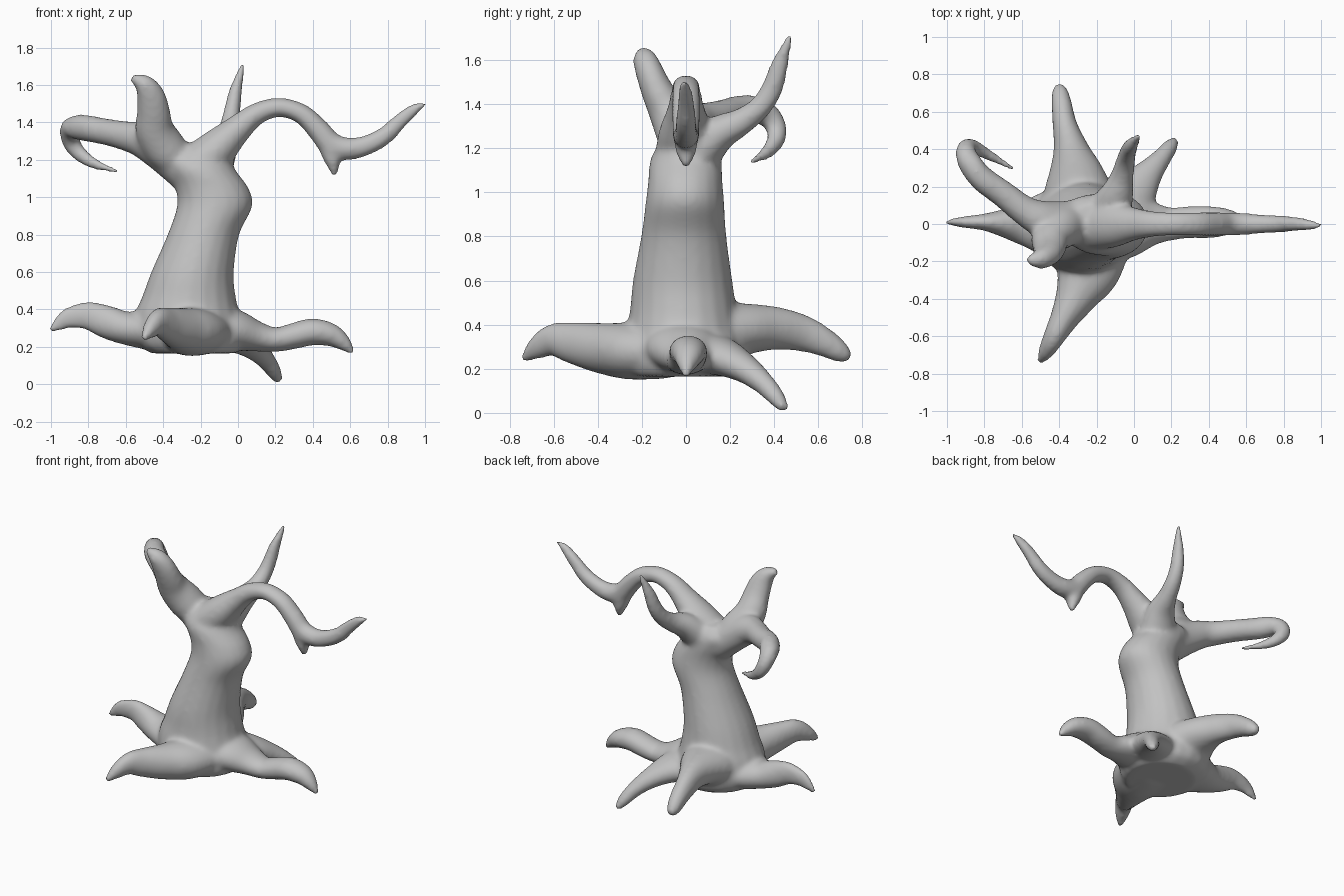
import bpy, bmesh, math
from mathutils import Vector

bm = bmesh.new()
SIDES, STEPS = 20, 6


def spline(pts):
    """Catmull-Rom points (x, y, z, side radius, other radius) through a path."""
    out = []
    P = [Vector(p) for p in pts]
    for i in range(len(P) - 1):
        a, b, c, d = P[max(i - 1, 0)], P[i], P[i + 1], P[min(i + 2, len(P) - 1)]
        for k in range(STEPS):
            t = k / STEPS
            out.append(0.5 * (2 * b + (c - a) * t + (2 * a - 5 * b + 4 * c - d) * t * t
                              + (3 * b - a - 3 * c + d) * t ** 3))
    return out + [P[-1]]


def limb(pts, ref, level=False):
    """Closed tube with an elliptical section; the first radius lies along ref."""
    path = spline(pts)
    rings = []
    for i, p in enumerate(path):
        t = path[min(i + 1, len(path) - 1)] - path[max(i - 1, 0)]
        t = Vector((0, 0, 1)) if level else Vector(t[:3]).normalized()
        side = Vector(ref)
        side = (side - t * side.dot(t)).normalized()
        up = t.cross(side)
        ra, rb = max(p[3], 0.006) + 0.004, max(p[4], 0.006) + 0.004
        ring = []
        for k in range(SIDES):
            a = math.tau * k / SIDES
            ring.append(bm.verts.new(Vector(p[:3]) + side * ra * math.cos(a) + up * rb * math.sin(a)))
        rings.append(ring)
    for r0, r1 in zip(rings, rings[1:]):
        for k in range(SIDES):
            j = (k + 1) % SIDES
            bm.faces.new((r0[k], r0[j], r1[j], r1[k]))
    bm.faces.new(rings[0][::-1])
    bm.faces.new(rings[-1])


X, Y = (1, 0, 0), (0, 1, 0)

# trunk, flared at the base
limb([(-.24, -.03, .165, .22, .22), (-.25, -.01, .21, .265, .275), (-.262, -.005, .29, .275, .29),
      (-.27, -.01, .38, .255, .275), (-.262, -.012, .47, .238, .246), (-.243, -.015, .6, .222, .217),
      (-.185, -.01, .8, .19, .188), (-.125, -.005, .95, .175, .198), (-.14, -.003, 1.05, .165, .192),
      (-.2, 0, 1.15, .158, .18), (-.23, .015, 1.22, .13, .19), (-.22, .02, 1.28, .08, .1)], Y, True)

# long right branch and its small spur
limb([(-.22, 0, 1.15, .14, .13), (-.1, 0, 1.27, .12, .1), (0, 0, 1.365, .085, .072), (.1, 0, 1.445, .066, .055),
      (.22, 0, 1.48, .058, .048), (.34, 0, 1.445, .06, .05), (.43, 0, 1.36, .06, .057),
      (.5, 0, 1.28, .058, .062), (.59, 0, 1.258, .055, .056), (.68, 0, 1.275, .047, .05),
      (.78, 0, 1.325, .042, .045), (.87, 0, 1.41, .034, .037), (.94, -.005, 1.468, .024, .028),
      (1.005, -.01, 1.503, .008, .008)], Y)
limb([(.485, 0, 1.29, .058, .06), (.505, 0, 1.2, .047, .042), (.512, 0, 1.15, .03, .024),
      (.515, 0, 1.115, .014, .012)], Y)

# upright front-left branch
limb([(-.3, .01, 1.17, .1, .09), (-.39, -.02, 1.26, .11, .11), (-.445, -.075, 1.36, .09, .1),
      (-.452, -.13, 1.46, .07, .085), (-.468, -.165, 1.545, .06, .072), (-.505, -.187, 1.605, .05, .05),
      (-.57, -.195, 1.64, .02, .014)], Y)

# hooked back-left branch
limb([(-.27, .01, 1.15, .12, .12), (-.39, .01, 1.235, .115, .1), (-.5, .03, 1.3, .1, .088),
      (-.59, .075, 1.325, .078, .075), (-.7, .16, 1.348, .067, .068), (-.82, .25, 1.37, .068, .064),
      (-.885, .34, 1.37, .06, .055), (-.897, .4, 1.315, .048, .046), (-.86, .41, 1.245, .04, .038),
      (-.77, .365, 1.18, .028, .024), (-.635, .29, 1.135, .007, .007)], (1, -1, .3))

# upright back branch
limb([(-.16, .04, 1.15, .13, .1), (-.1, .14, 1.26, .095, .08), (-.065, .25, 1.32, .06, .058),
      (-.045, .335, 1.385, .048, .048), (-.03, .39, 1.47, .04, .045), (-.01, .425, 1.58, .03, .036),
      (.03, .475, 1.72, .008, .008)], X)

# left root
limb([(-.3, -.01, .29, .2, .1), (-.48, 0, .29, .17, .1), (-.6, 0, .3, .112, .085),
      (-.7, .005, .332, .072, .085), (-.8, .01, .365, .042, .073), (-.9, .01, .355, .028, .055),
      (-.96, .01, .32, .018, .035), (-1.005, .01, .285, .008, .01)], Y)

# right root
limb([(-.2, -.02, .3, .2, .12), (-.03, -.01, .29, .17, .11), (.1, 0, .255, .115, .078),
      (.2, 0, .238, .085, .062), (.3, .01, .258, .083, .066), (.4, .01, .28, .083, .068),
      (.5, .01, .262, .068, .058), (.57, .003, .215, .04, .037), (.615, 0, .165, .01, .01)], Y)

# front root
limb([(-.23, -.08, .28, .22, .12), (-.25, -.25, .28, .175, .125), (-.305, -.38, .293, .115, .112),
      (-.37, -.5, .315, .075, .094), (-.425, -.6, .33, .055, .072), (-.47, -.68, .29, .038, .047),
      (-.505, -.74, .24, .012, .012)], X)

# back-left root
limb([(-.28, .03, .34, .2, .14), (-.3, .18, .365, .18, .135), (-.315, .29, .382, .14, .11),
      (-.34, .41, .383, .09, .094), (-.37, .53, .36, .062, .08), (-.385, .63, .318, .052, .062),
      (-.395, .7, .275, .042, .045), (-.4, .745, .25, .02, .022)], X)

# back-right root
limb([(-.14, .03, .28, .19, .1), (-.02, .15, .258, .14, .085), (.07, .26, .205, .08, .063),
      (.145, .35, .135, .05, .047), (.195, .415, .062, .038, .035), (.22, .45, .01, .016, .016)], (1, -.7, 0))

me = bpy.data.meshes.new("gnarled_tree")
bm.to_mesh(me)
bm.free()
tree = bpy.data.objects.new("gnarled_tree", me)
bpy.context.collection.objects.link(tree)

# one plain grey
grey = bpy.data.materials.new("plain_grey")
grey.diffuse_color = (.54, .54, .54, 1)
me.materials.append(grey)

# fuse the limbs into one skin and soften the joints
remesh = tree.modifiers.new("fuse", 'REMESH')
remesh.mode = 'VOXEL'
remesh.voxel_size = 0.014
remesh.use_smooth_shade = True
soften = tree.modifiers.new("soften", 'SMOOTH')
soften.factor = 0.5
soften.iterations = 12
